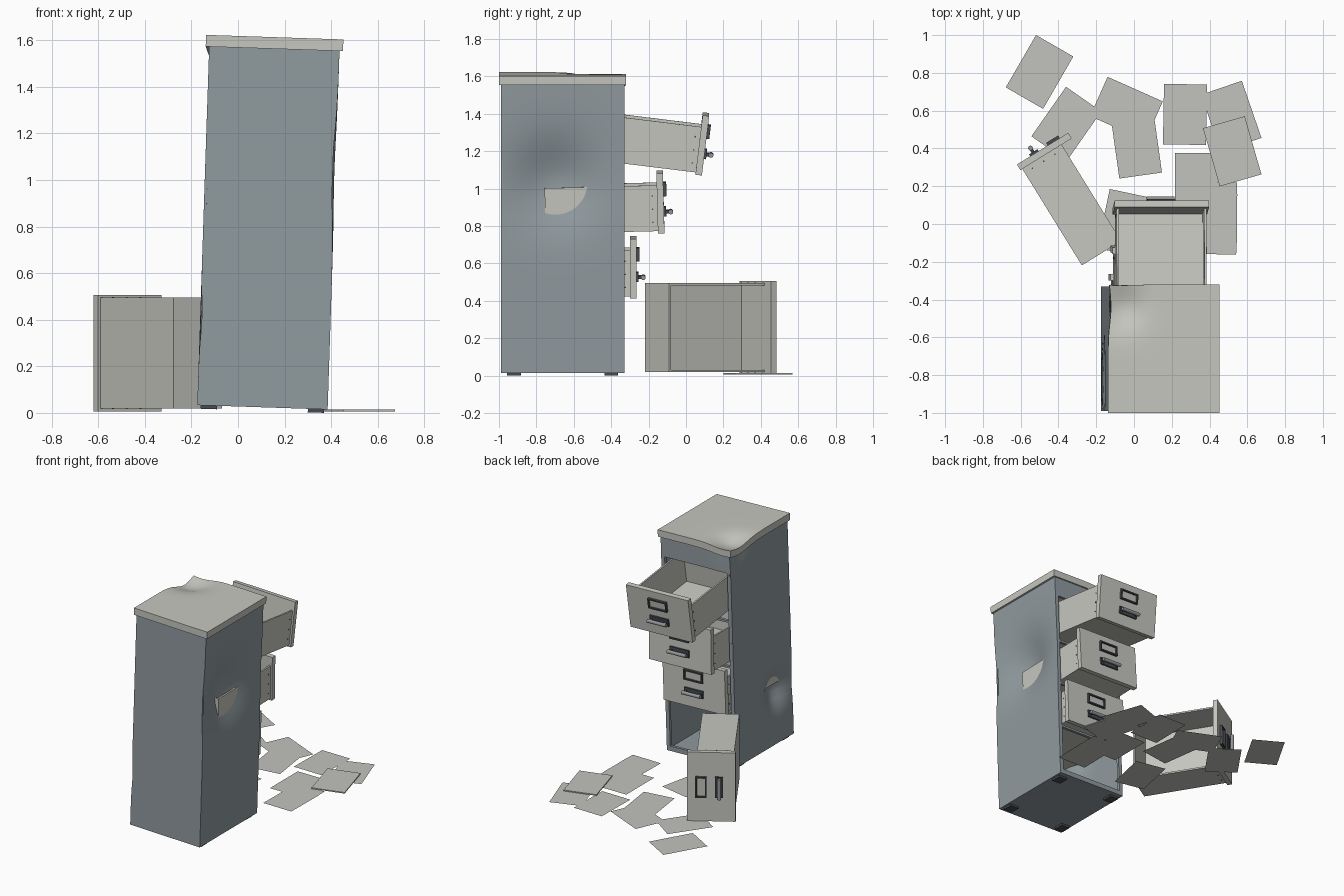
import bpy, bmesh
from math import radians, exp
from mathutils import Matrix, Vector

if "Cube" in bpy.data.objects:
    bpy.data.objects.remove(bpy.data.objects["Cube"], do_unlink=True)


def material(name, r, g, b):
    m = bpy.data.materials.new(name)
    m.use_nodes = True
    m.diffuse_color = (r, g, b, 1)
    m.node_tree.nodes["Principled BSDF"].inputs["Base Color"].default_value = (r, g, b, 1)
    return m


BLUE = material("blue grey steel", .28, .325, .345)
CREAM = material("cream steel", .57, .57, .53)
PAPER = material("paper", .54, .54, .51)
DARK = material("dark metal", .06, .07, .08)
STEEL = material("bright metal", .3, .31, .32)


def finish(name, bm, mats, matrix):
    mesh = bpy.data.meshes.new(name)
    bm.to_mesh(mesh)
    bm.free()
    for m in mats:
        mesh.materials.append(m)
    obj = bpy.data.objects.new(name, mesh)
    bpy.context.collection.objects.link(obj)
    obj.matrix_world = matrix
    return obj


def add_box(bm, lo, hi, mat=0):
    lo, hi = Vector(lo), Vector(hi)
    t = Matrix.Translation((lo + hi) / 2) @ Matrix.Diagonal((*(hi - lo), 1))
    made = bmesh.ops.create_cube(bm, size=1, matrix=t)
    for f in {f for v in made["verts"] for f in v.link_faces}:
        f.material_index = mat


def add_rod(bm, centre, radius, length, mat):
    t = Matrix.Translation(centre) @ Matrix.Rotation(radians(90), 4, "Y")
    made = bmesh.ops.create_cone(bm, cap_ends=True, segments=12, radius1=radius,
                                 radius2=radius, depth=length, matrix=t)
    for f in {f for v in made["verts"] for f in v.link_faces}:
        f.material_index = mat


# Leaning cabinet frame: x across, y towards the drawer side, z up
CABINET = Matrix.Translation((.105, -.66, .024)) @ Matrix.Rotation(radians(1.9), 4, "Y")
W, D, H, T = .28, .33, 1.54, .012

# Dents: centre, push, radius
DENTS = [
    ((W, -.04, 1.02), (-.085, 0, 0), .155),
    ((-W, -.16, .375), (.07, 0, 0), .08),
    ((-.24, .23, 1.58), (.02, -.01, -.05), .09),
]


def dented_panel(name, lo, hi, mat):
    bm = bmesh.new()
    add_box(bm, lo, hi)
    bmesh.ops.subdivide_edges(bm, edges=bm.edges[:], cuts=30, use_grid_fill=True)
    for v in bm.verts:
        start = v.co.copy()
        for centre, push, radius in DENTS:
            d = (start - Vector(centre)).length / radius
            v.co += Vector(push) * exp(-d * d / 2)
    obj = finish(name, bm, [mat], CABINET)
    bpy.ops.object.select_all(action="DESELECT")
    obj.select_set(True)
    bpy.context.view_layer.objects.active = obj
    bpy.ops.object.shade_smooth_by_angle(angle=radians(35))


# Cabinet shell
dented_panel("left_wall", (W - T, -D, 0), (W, D, H), BLUE)
dented_panel("right_wall", (-W, -D, 0), (T - W, D, H), BLUE)
dented_panel("top_cap", (-.295, -.34, H), (.295, .34, H + .05), CREAM)
dented_panel("header", (T - W, D - .02, 1.4), (W - T, D, H), BLUE)

bm = bmesh.new()
add_box(bm, (T - W, -D, 0), (W - T, T - D, H))
add_box(bm, (T - W, T - D, 0), (W - T, D, T))
add_box(bm, (T - W, D - .02, T), (W - T, D, .035))
for s in (-1, 1):
    x0, x1 = sorted((s * (W - T), s * .252))
    add_box(bm, (x0, D - .02, .035), (x1, D, 1.4))
for z in (.37, .71, 1.04):
    add_box(bm, (-.252, D - .02, z), (.252, D, z + .015))
finish("cabinet_frame", bm, [BLUE], CABINET)

# Feet
bm = bmesh.new()
for x in (-.23, .23):
    for y in (-.26, .26):
        add_box(bm, (x - .035, y - .037, -.015), (x + .035, y + .037, 0))
finish("feet", bm, [DARK], CABINET)


def drawer(name, matrix):
    # Open tray with an oversized front panel
    bm = bmesh.new()
    w, back, z0, z1, t = .238, -.635, .012, .257, .012
    add_box(bm, (-.25, -.035, 0), (.25, 0, .32))
    add_box(bm, (-w, back, z0), (w, -.035, z0 + t))
    add_box(bm, (-w, back, z0 + t), (w, back + t, z1))
    for s in (-1, 1):
        x0, x1 = sorted((s * w, s * (w - t)))
        add_box(bm, (x0, back + t, z0 + t), (x1, -.035, z1))
        for z in (.06, .13, .2):
            add_rod(bm, (s * w, -.06, z), .004, .006, 1)
    # Label holder
    for z in (.192, .256):
        add_box(bm, (-.075, 0, z), (.075, .016, z + .01), 1)
    for x in (-.075, .065):
        add_box(bm, (x, 0, .202), (x + .01, .016, .256), 1)
    add_box(bm, (-.065, 0, .202), (.065, .004, .256), 2)
    # Pull handle
    add_box(bm, (-.075, 0, .083), (.075, .012, .135), 1)
    for x in (-.065, .05):
        add_box(bm, (x, .012, .098), (x + .015, .035, .116), 1)
    add_rod(bm, (0, .036, .107), .013, .15, 3)
    finish(name, bm, [CREAM, DARK, PAPER, STEEL], matrix)


for name, y, z, pitch in (("top_drawer", .745, 1.055, -7),
                          ("second_drawer", .545, .746, 1.5),
                          ("third_drawer", .395, .396, 0)):
    drawer(name, CABINET @ Matrix.Translation((-.003, y, z))
           @ Matrix.Rotation(radians(pitch), 4, "X"))

# Bottom drawer lying on its side on the floor
drawer("fallen_drawer", Matrix.Translation((-.62, .315, .257))
       @ Matrix.Rotation(radians(31.7), 4, "Z") @ Matrix.Rotation(radians(90), 4, "Y"))

# Scattered sheets: x, y, turn
SHEETS = [(-.5, .805, -30), (.515, .57, 19), (.27, .58, -1), (.43, 0, -1),
          (.43, .06, 0), (.332, .215, 0), (-.04, .61, 66), (.013, .415, 8),
          (-.358, .53, -35), (-.05, .005, -12)]


def floor_matrix(x, y, z, turn):
    return Matrix.Translation((x, y, z)) @ Matrix.Rotation(radians(turn), 4, "Z")


for i, (x, y, turn) in enumerate(SHEETS):
    bm = bmesh.new()
    bmesh.ops.create_grid(bm, x_segments=1, y_segments=1, size=.5,
                          matrix=Matrix.Diagonal((.228, .32, 1, 1)))
    finish(f"sheet_{i + 1}", bm, [PAPER], floor_matrix(x, y, .001 + i * .0005, turn))

# Folder on the pile
bm = bmesh.new()
add_box(bm, (-.115, -.16, 0), (.115, .16, .008))
finish("folder", bm, [PAPER], floor_matrix(.52, .385, .006, 16))
